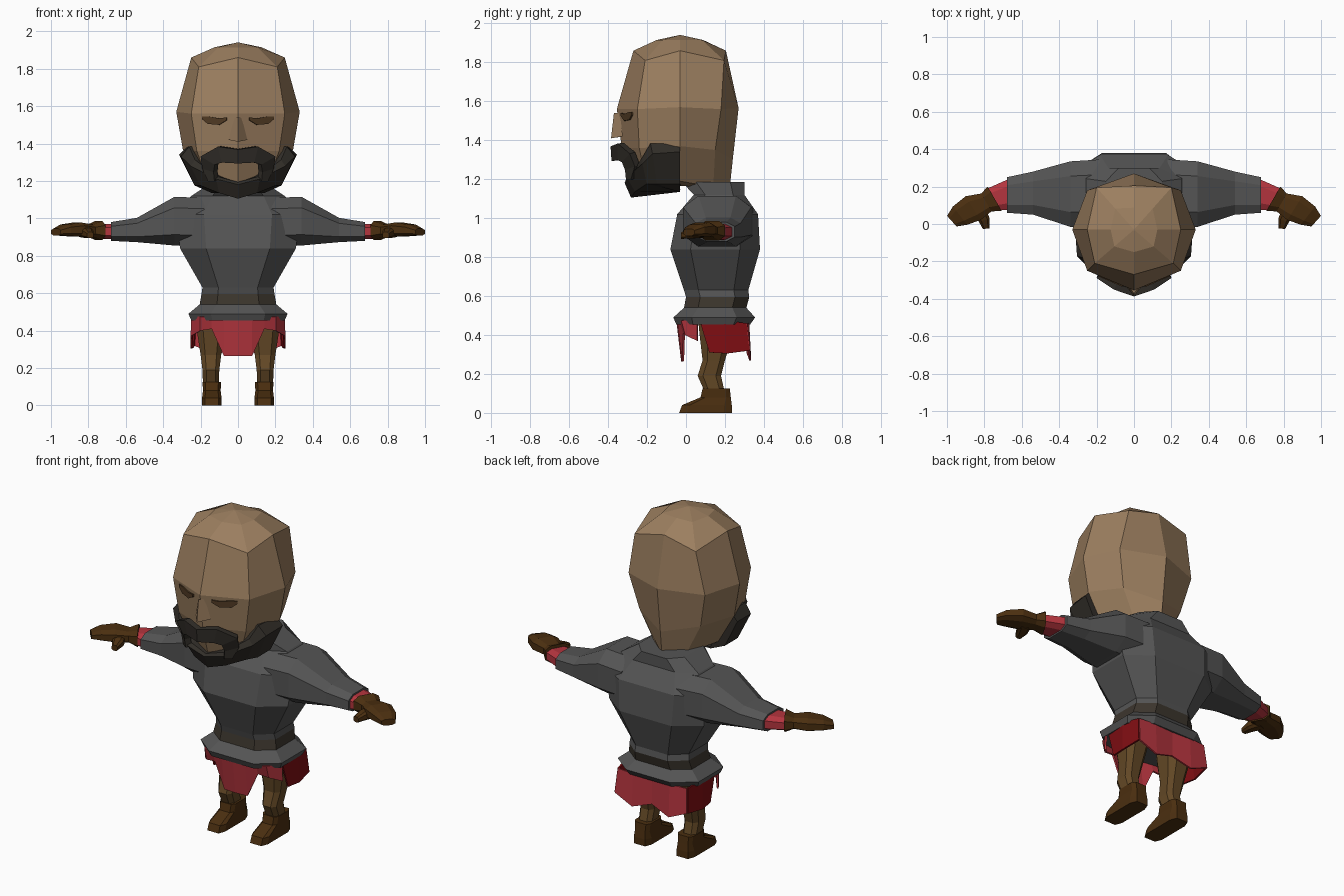
import bpy, bmesh, math
from mathutils import Vector


def material(name, *rgb):
    m = bpy.data.materials.new(name)
    m.diffuse_color = (*rgb, 1)
    return m


SKIN = material("skin", .33, .21, .115)
BEARD = material("charcoal hair", .03, .026, .021)
EYE = material("dark eye brown", .08, .042, .017)
CLOTH = material("grey cloth", .09, .09, .09)
BELT = material("belt brown", .045, .036, .026)
RED = material("red cloth", .46, .035, .048)
DARKRED = material("dark red cloth", .21, .004, .006)
TROUSER = material("trouser brown", .125, .065, .019)
LEATHER = material("leather brown", .07, .028, .005)


def build(name, verts, faces, mat, mirror=False, thick=0):
    bm = bmesh.new()
    vs = [bm.verts.new(v) for v in verts]
    for f in faces:
        bm.faces.new([vs[i] for i in f])
    bmesh.ops.recalc_face_normals(bm, faces=bm.faces)
    me = bpy.data.meshes.new(name)
    bm.to_mesh(me)
    bm.free()
    me.materials.append(mat)
    ob = bpy.data.objects.new(name, me)
    bpy.context.collection.objects.link(ob)
    if mirror:
        mod = ob.modifiers.new("mirror", 'MIRROR')
        mod.merge_threshold = .0005
    if thick:
        mod = ob.modifiers.new("thickness", 'SOLIDIFY')
        mod.thickness = thick
        mod.offset = 0
    return ob


def loft(name, rings, mat, mirror=False):
    n = len(rings[0])
    faces = [(r * n + i, r * n + (i + 1) % n, (r + 1) * n + (i + 1) % n, (r + 1) * n + i)
             for r in range(len(rings) - 1) for i in range(n)]
    faces += [tuple(range(n)), tuple(range((len(rings) - 1) * n, len(rings) * n))]
    return build(name, [p for r in rings for p in r], faces, mat, mirror)


def grid(name, cols, mat, mirror=True, thick=.01):
    m = len(cols[0])
    faces = [(c * m + i, c * m + i + 1, (c + 1) * m + i + 1, (c + 1) * m + i)
             for c in range(len(cols) - 1) for i in range(m - 1)]
    return build(name, [p for c in cols for p in c], faces, mat, mirror, thick)


def octagon(centre, u, v, k=.55):
    c, u, v = Vector(centre), Vector(u), Vector(v)
    return [c + u * a + v * b for a, b in
            [(1, -k), (1, k), (k, 1), (-k, 1), (-1, k), (-1, -k), (-k, -1), (k, -1)]]


def level(z, w, front, back, x=0, k=.55):
    """Horizontal ring."""
    return octagon((x, (front + back) / 2, z), (w, 0, 0), (0, (back - front) / 2, 0), k)


def limb(x, y, z, w, h, deg=0):
    """Upright ring across an arm that points at an angle in the xy plane."""
    a = math.radians(deg)
    return octagon((x, y, z), (-math.sin(a) * w, math.cos(a) * w, 0), (0, 0, h))


def whole(half):
    return half + [(-x, y, z) for x, y, z in reversed(half[1:-1])]


# Head: front, front corner, side, back corner, back
crown = [(0, -.27, 1.86), (.21, -.21, 1.81), (.25, -.03, 1.86), (.2, .195, 1.81), (0, .205, 1.86)]
top = [(x * .5, -.03 + (y + .03) * .5, 1.915) for x, y, z in crown]
peak = [(x * .02, -.03 + (y + .03) * .02, 1.94) for x, y, z in crown]
temple = [(0, -.355, 1.56), (.25, -.25, 1.56), (.33, -.03, 1.57), (.25, .18, 1.56), (0, .27, 1.565)]
cheek = [(0, -.33, 1.36), (.22, -.24, 1.36), (.295, -.03, 1.37), (.2, .15, 1.35), (0, .24, 1.30)]
jaw = [(0, -.27, 1.15), (.15, -.2, 1.17), (.19, -.03, 1.19), (.1, .14, 1.16), (0, .225, 1.16)]
loft("head", [whole(r) for r in (peak, top, crown, temple, cheek, jaw)], SKIN)

# Nose
build("nose", [(0, -.37, 1.54), (.02, -.34, 1.54), (.05, -.325, 1.42), (0, -.385, 1.41),
               (-.05, -.325, 1.42), (-.02, -.34, 1.54), (0, -.32, 1.42)],
      [(0, 1, 2, 3), (0, 3, 4, 5), (2, 6, 3), (3, 6, 4)], SKIN)

# Eyes: thin plates on the face
grid("eyes", [[(x, -.358 + .435 * x, z) for z in zs] for x, zs in
              [(.06, (1.525, 1.54)), (.10, (1.50, 1.535)), (.16, (1.505, 1.545)), (.19, (1.53, 1.545))]],
     EYE, thick=.009)

# Jaw beard: columns from chin to sideburn, each top, middle, low
strap = [[(0, -.30, 1.19), (0, -.31, 1.18), (0, -.28, 1.11)],
         [(.11, -.28, 1.22), (.115, -.30, 1.21), (.10, -.26, 1.14)],
         [(.23, -.22, 1.31), (.25, -.22, 1.28), (.20, -.20, 1.18)],
         [(.26, -.18, 1.38), (.30, -.17, 1.33), (.23, -.15, 1.18)],
         [(.27, -.03, 1.38), (.31, -.03, 1.34), (.23, -.03, 1.18)]]
strap = [[(c[0][0] * .8, c[0][1] * .85, c[0][2])] + c + [(c[2][0] * .6, -.03, 1.14)] for c in strap]
grid("jaw_beard", strap, BEARD)
build("beard_back", strap[-1], [(0, 1, 2, 3, 4)], BEARD, True)

# Moustache running down to the chin
grid("moustache", [[(0, -.37, 1.37), (0, -.365, 1.295)],
                   [(.10, -.335, 1.385), (.08, -.335, 1.30)],
                   [(.19, -.275, 1.335), (.115, -.315, 1.29)],
                   [(.18, -.25, 1.27), (.12, -.30, 1.25)],
                   [(.15, -.27, 1.20), (.115, -.295, 1.20)]], BEARD, thick=.035)

# Tunic with belt and collar: height, half width, front, back
tunic = loft("tunic", [level(*r) for r in [
    (.455, .25, -.05, .33), (.49, .265, -.065, .355), (.54, .205, -.01, .31),
    (.595, .195, 0, .325), (.63, .19, -.01, .32), (.84, .31, -.08, .38),
    (1.02, .33, -.045, .37), (1.12, .25, .04, .30), (1.185, .15, -.02, .30)]], CLOTH)
tunic.data.materials.append(BELT)
for p in tunic.data.polygons:
    if .55 < p.center.z < .59:
        p.material_index = 1

# Sleeves, cuffs, gloves and thumbs
loft("sleeves", [limb(*s) for s in [
    (.18, .165, .98, .18, .13), (.34, .16, .985, .175, .13),
    (.54, .165, .938, .115, .065), (.68, .155, .93, .095, .05)]], CLOTH, True)
loft("cuffs", [limb(*s) for s in [(.66, .16, .93, .085, .042), (.76, .13, .93, .065, .036, -32)]],
     RED, True)
loft("gloves", [limb(*s) for s in [
    (.745, .135, .935, .075, .05, -30), (.79, .115, .935, .055, .032, -30),
    (.86, .085, .94, .075, .038, -32), (.93, .045, .937, .062, .03, -38),
    (.974, .015, .927, .038, .018, -42)]], LEATHER, True)
loft("thumbs", [limb(*s) for s in [
    (.83, .08, .93, .035, .03, -110), (.80, .02, .92, .03, .025, -110),
    (.79, -.025, .91, .018, .016, -95)]], LEATHER, True)

# Skirt cloth panels: columns of top and bottom
grid("front_skirt", [[(0, -.045, .475), (0, -.02, .265)], [(.075, -.04, .475), (.075, -.015, .265)],
                     [(.14, -.03, .475), (.14, -.01, .41)], [(.20, -.02, .475), (.20, 0, .40)],
                     [(.245, .06, .475), (.25, .06, .37)]], RED)
grid("side_skirt", [[(.235, .07, .475), (.24, .12, .31)], [(.245, .2, .475), (.25, .21, .305)],
                    [(.225, .31, .46), (.235, .325, .32)]], DARKRED)
grid("back_skirt", [[(.225, .31, .46), (.235, .325, .32)], [(.12, .32, .46), (.12, .33, .27)],
                    [(0, .315, .46), (0, .315, .31)]], RED)

# Legs and boots
loft("legs", [level(z, w, f, b, .145) for z, w, f, b in [
    (.50, .08, .06, .26), (.40, .075, .07, .24), (.27, .055, .085, .20),
    (.19, .045, .06, .18), (.10, .042, .10, .20)]], TROUSER, True)
loft("boots", [level(z, w, f, b, .14, .7) for z, w, f, b in [
    (.125, .05, .085, .225), (.08, .047, .075, .23), (.04, .052, -.02, .235),
    (0, .052, -.035, .235)]], LEATHER, True)
